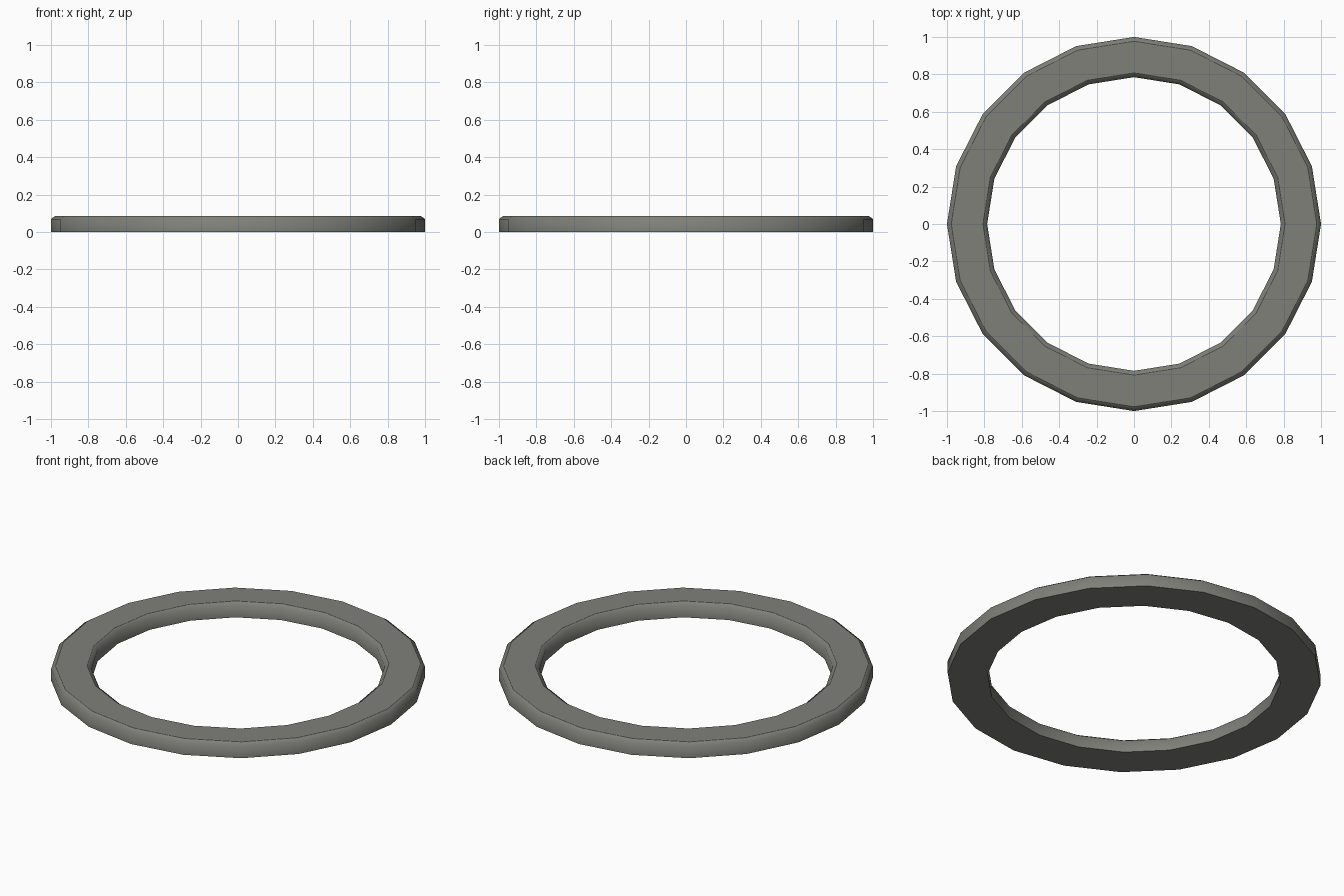
import bpy, bmesh, math

if "Cube" in bpy.data.objects:
    bpy.data.objects.remove(bpy.data.objects["Cube"])

SIDES = 20
# cross-section (radius, height), counter-clockwise from the outer bottom edge
PROFILE = [(1.0, 0.0), (1.0, 0.07), (0.977, 0.086),
           (0.808, 0.086), (0.785, 0.07), (0.785, 0.0)]
SHARP_CORNERS = {0, 2, 3, 5}

grey = bpy.data.materials.new("warm grey")
grey.diffuse_color = (0.215, 0.215, 0.195, 1)
grey.use_nodes = True
grey.node_tree.nodes["Principled BSDF"].inputs["Base Color"].default_value = grey.diffuse_color

# sweep the cross-section round the z axis
bm = bmesh.new()
rings = []
for i in range(SIDES):
    a = 2 * math.pi * i / SIDES
    rings.append([bm.verts.new((r * math.cos(a), r * math.sin(a), z))
                  for r, z in PROFILE])
n = len(PROFILE)
for i in range(SIDES):
    a, b = rings[i], rings[(i + 1) % SIDES]
    for k in range(n):
        m = (k + 1) % n
        bm.faces.new((a[k], b[k], b[m], a[m])).smooth = True
# keep the flat top and bottom crisp
for i in range(SIDES):
    for k in SHARP_CORNERS:
        bm.edges.get((rings[i][k], rings[(i + 1) % SIDES][k])).smooth = False
bmesh.ops.recalc_face_normals(bm, faces=bm.faces[:])

mesh = bpy.data.meshes.new("ring")
bm.to_mesh(mesh)
bm.free()
mesh.materials.append(grey)
ring = bpy.data.objects.new("ring", mesh)
bpy.context.collection.objects.link(ring)
